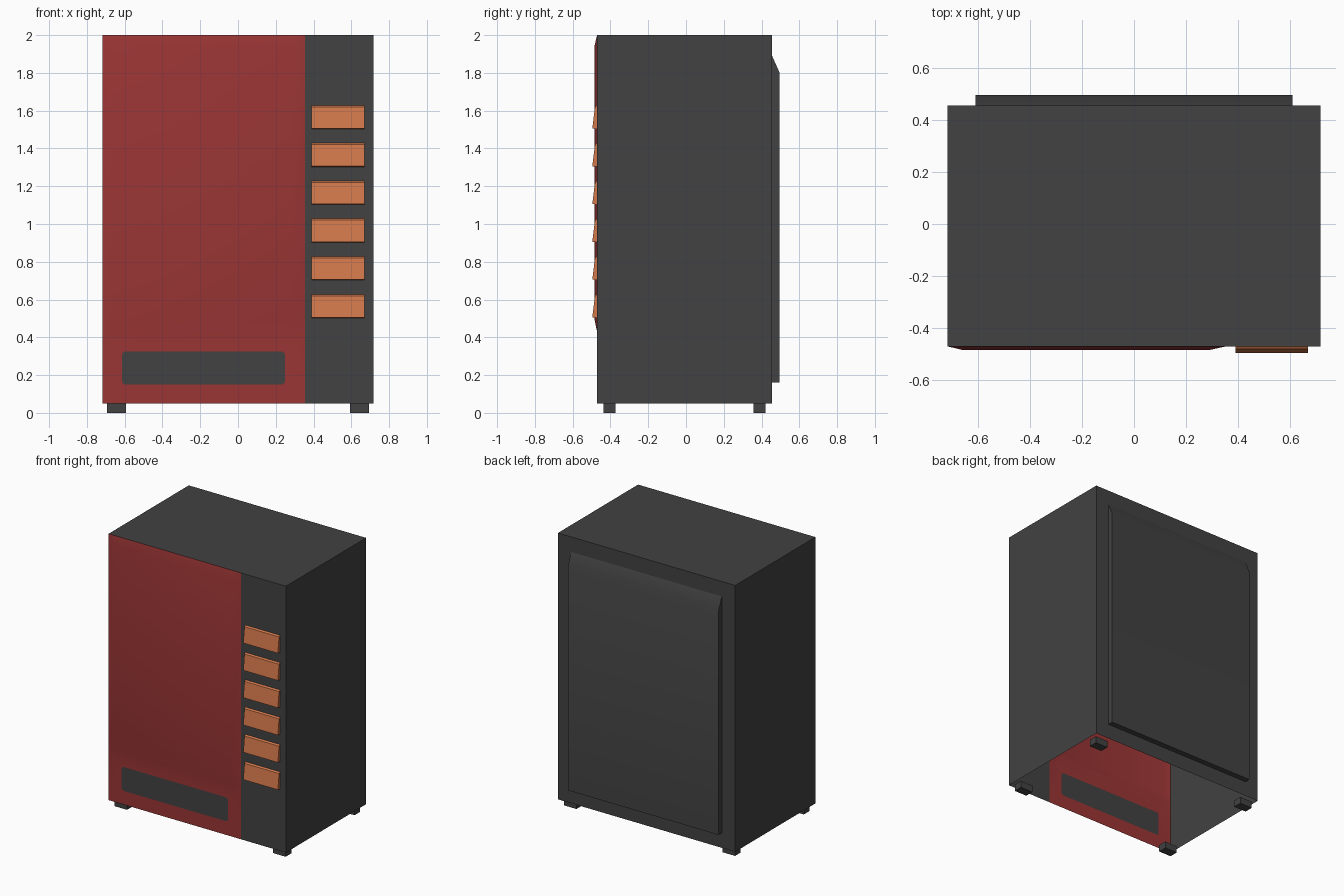
import bpy, bmesh, math

if "Cube" in bpy.data.objects:
    bpy.data.objects.remove(bpy.data.objects["Cube"])

W, YF, YB, Z0, Z1 = 0.718, -0.471, 0.456, 0.05, 2.0
SPLIT = 0.355  # x where the door meets the control strip


def material(name, rgb):
    m = bpy.data.materials.new(name)
    m.diffuse_color = (*rgb, 1)
    m.use_nodes = True
    m.node_tree.nodes["Principled BSDF"].inputs["Base Color"].default_value = m.diffuse_color
    return m


GREY = material("dark grey", (0.054, 0.054, 0.054))
RED = material("red", (0.33, 0.036, 0.036))
ORANGE = material("orange", (0.65, 0.19, 0.07))


def finish(name, bm, mats, smooth=False):
    me = bpy.data.meshes.new(name)
    bm.to_mesh(me)
    bm.free()
    for m in mats:
        me.materials.append(m)
    ob = bpy.data.objects.new(name, me)
    bpy.context.collection.objects.link(ob)
    if smooth:
        bpy.ops.object.select_all(action='DESELECT')
        ob.select_set(True)
        bpy.context.view_layer.objects.active = ob
        bpy.ops.object.shade_smooth_by_angle(angle=math.radians(30))
    return ob


def prism(name, profile, x0, x1, mat, smooth=False):
    """Extrude a (y, z) profile from x0 to x1."""
    bm = bmesh.new()
    f = bm.faces.new([bm.verts.new((x0, y, z)) for y, z in profile])
    ext = bmesh.ops.extrude_face_region(bm, geom=[f], use_keep_orig=True)
    for v in ext["geom"]:
        if isinstance(v, bmesh.types.BMVert):
            v.co.x = x1
    bmesh.ops.recalc_face_normals(bm, faces=bm.faces)
    return finish(name, bm, [mat], smooth)


def box(name, x0, x1, y0, y1, z0, z1, mat):
    return prism(name, [(y0, z0), (y1, z0), (y1, z1), (y0, z1)], x0, x1, mat)


# Cabinet shell: open underneath, front only behind the control strip
bm = bmesh.new()
for quad in (
    [(-W, YF, Z1), (W, YF, Z1), (W, YB, Z1), (-W, YB, Z1)],
    [(W, YF, Z0), (W, YB, Z0), (W, YB, Z1), (W, YF, Z1)],
    [(-W, YB, Z0), (-W, YF, Z0), (-W, YF, Z1), (-W, YB, Z1)],
    [(W, YB, Z0), (-W, YB, Z0), (-W, YB, Z1), (W, YB, Z1)],
    [(SPLIT, YF, Z0), (W, YF, Z0), (W, YF, Z1), (SPLIT, YF, Z1)],
):
    bm.faces.new([bm.verts.new(c) for c in quad])
bmesh.ops.remove_doubles(bm, verts=bm.verts, dist=1e-5)
finish("cabinet", bm, [GREY])

# Door: bulging upper part
bm = bmesh.new()
xs, zs = [-W, -0.66, 0.29, SPLIT], [0.43, 0.5, 1.94, Z1]
grid = [[bm.verts.new((x, YF - (0.014 if 0 < i < 3 and 0 < j < 3 else 0), z))
         for i, x in enumerate(xs)] for j, z in enumerate(zs)]
for j in range(3):
    for i in range(3):
        bm.faces.new((grid[j][i], grid[j][i + 1], grid[j + 1][i + 1], grid[j + 1][i]))

# Door: flat lower part around a rounded delivery slot
outer = [bm.verts.new((-W, YF, Z0)), bm.verts.new((SPLIT, YF, Z0))] + grid[0][::-1]
sx0, sx1, sz0, sz1, r = -0.615, 0.25, 0.15, 0.325, 0.022
slot = []
for k, (cx, cz) in enumerate([(sx1 - r, sz1 - r), (sx0 + r, sz1 - r),
                              (sx0 + r, sz0 + r), (sx1 - r, sz0 + r)]):
    for s in range(5):
        a = math.pi / 2 * (k + s / 4)
        slot.append(bm.verts.new((cx + r * math.cos(a), YF, cz + r * math.sin(a))))
edges = []
for loop in (outer, slot):
    for a, b in zip(loop, loop[1:] + loop[:1]):
        edges.append(bm.edges.get((a, b)) or bm.edges.new((a, b)))
bmesh.ops.triangle_fill(bm, edges=edges, use_beauty=True, normal=(0, -1, 0))
# Drop anything filled inside the slot, then close it with one grey face
inner = [f for f in bm.faces if all(v in slot for v in f.verts)
         and sx0 + r < f.calc_center_median().x < sx1 - r
         and sz0 + r < f.calc_center_median().z < sz1 - r]
if inner:
    bmesh.ops.delete(bm, geom=inner, context='FACES_ONLY')
bm.faces.new(slot).material_index = 1
bm.normal_update()
for f in bm.faces:
    if f.normal.y > 0:
        f.normal_flip()
finish("door", bm, [RED, GREY], smooth=True)

# Selection buttons: wedges leaning out at the bottom
for n in range(6):
    z = 0.503 + 0.2 * n
    prism(f"button_{n + 1}",
          [(YF, z), (-0.496, z + 0.003), (-0.482, z + 0.117), (YF, z + 0.125)],
          0.39, 0.67, ORANGE)

# Raised rear panel with a sloping top
prism("rear_panel", [(YB, 0.16), (0.496, 0.16), (0.496, 1.8), (YB, 1.89)],
      -0.61, 0.61, GREY, smooth=True)

# Feet
for side, sx in (("left", -1), ("right", 1)):
    for end, y0, y1 in (("front", -0.438, -0.373), ("rear", 0.358, 0.422)):
        x0, x1 = sorted((sx * 0.592, sx * 0.693))
        box(f"{end}_{side}_foot", x0, x1, y0, y1, 0, Z0, GREY)
